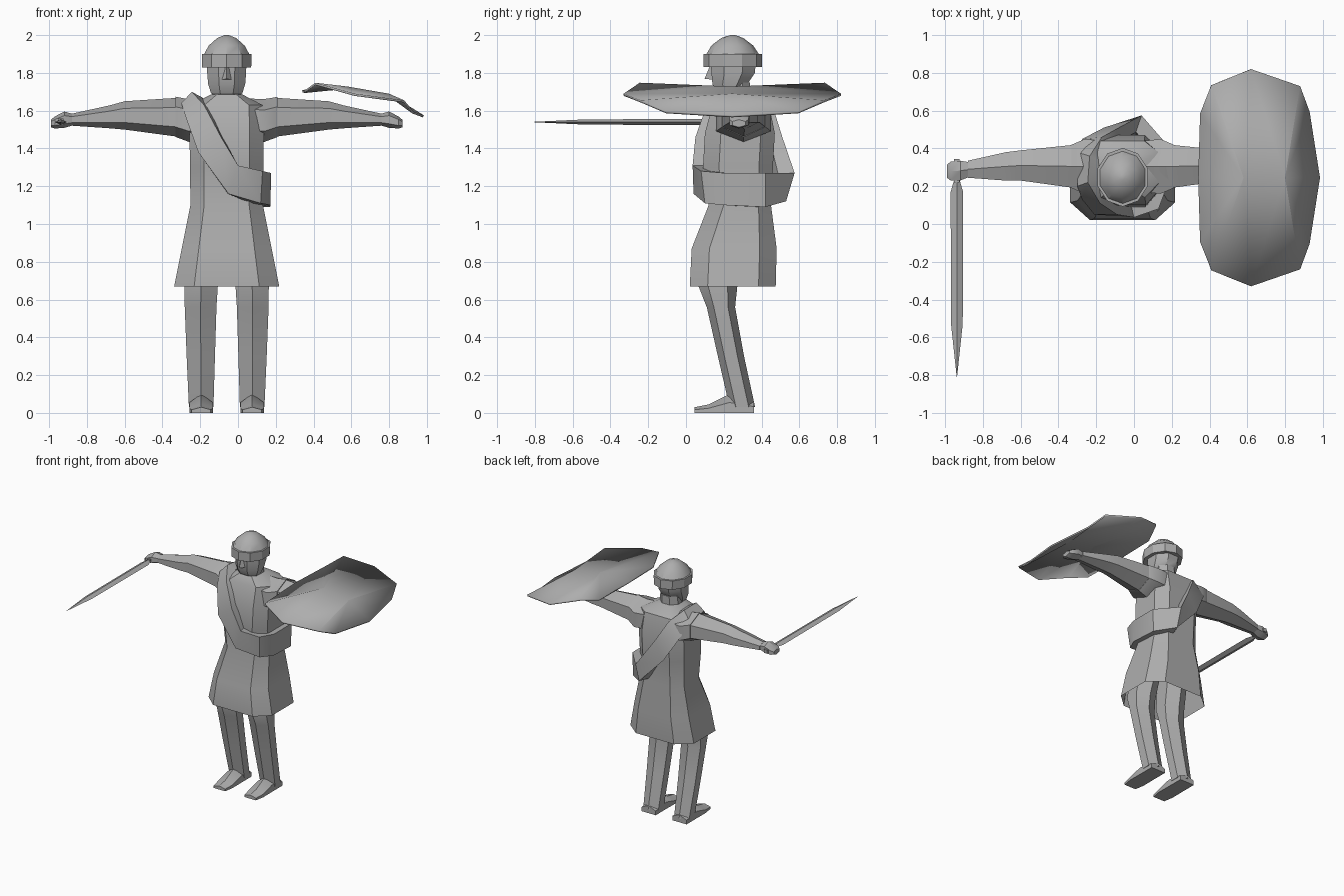
import bpy, bmesh, math
from mathutils import Vector

if "Cube" in bpy.data.objects:
    bpy.data.objects.remove(bpy.data.objects["Cube"])

CX = -0.06  # body centre line
grey = bpy.data.materials.new("plain grey")
grey.diffuse_color = (0.42, 0.42, 0.42, 1)
grey.use_nodes = True
grey.node_tree.nodes["Principled BSDF"].inputs["Base Color"].default_value = grey.diffuse_color


def finish(name, bm):
    bmesh.ops.recalc_face_normals(bm, faces=bm.faces)
    me = bpy.data.meshes.new(name)
    bm.to_mesh(me)
    bm.free()
    me.materials.append(grey)
    ob = bpy.data.objects.new(name, me)
    bpy.context.collection.objects.link(ob)
    return ob


def loft(name, rings, caps=(True, True), closed=False, mirror=False):
    """Skin a list of point rings; mirror reflects about the body centre."""
    bm = bmesh.new()
    vs = [[bm.verts.new((2 * CX - p[0], p[1], p[2]) if mirror else p) for p in r] for r in rings]
    n = len(vs[0])
    for i in range(len(vs) if closed else len(vs) - 1):
        a, b = vs[i], vs[(i + 1) % len(vs)]
        for j in range(n):
            k = (j + 1) % n
            bm.faces.new((a[j], a[k], b[k], b[j]))
    if not closed:
        if caps[0]:
            bm.faces.new(vs[0])
        if caps[1]:
            bm.faces.new(vs[-1])
    return finish(name, bm)


def flat_ring(z, x, hx, y0, y1, n=8, front=0.0):
    """Horizontal ring, optionally lifted at the front."""
    yc, hy = (y0 + y1) / 2, (y1 - y0) / 2
    k = 1 / math.cos(math.pi / n)
    out = []
    for i in range(n):
        a = 2 * math.pi * (i + 0.5) / n
        c, s = math.cos(a) * k, math.sin(a) * k
        out.append((x + hx * c, yc + hy * s, z + front * max(0, -s)))
    return out


def side_ring(x, y0, y1, z0, z1, n=8):
    """Ring standing across the x axis."""
    k = 1 / math.cos(math.pi / n)
    ang = [2 * math.pi * (i + 0.5) / n for i in range(n)]
    return [(x, (y0 + y1) / 2 + (y1 - y0) / 2 * math.cos(a) * k,
             (z0 + z1) / 2 + (z1 - z0) / 2 * math.sin(a) * k) for a in ang]


# Tunic, open at the hem
def tunic_ring(z, hx, y0, y1, cx=0.62, cf=0.12, cb=0.2):
    d = y1 - y0
    half = [(hx * cx, y0), (hx, y0 + cf * d + 0.04), (hx, y1 - cb * d), (hx * 0.6, y1)]
    return ([(CX + x, y, z) for x, y in half] + [(CX - x, y, z) for x, y in reversed(half)])


loft("tunic", [tunic_ring(*r) for r in (
    (0.67, 0.278, 0.02, 0.475), (0.87, 0.238, 0.03, 0.48), (1.10, 0.192, 0.12, 0.45),
    (1.30, 0.194, 0.09, 0.46), (1.48, 0.197, 0.10, 0.47), (1.63, 0.19, 0.14, 0.44),
    (1.685, 0.085, 0.18, 0.36))], caps=(False, True))

# Neck and head
loft("neck", [flat_ring(1.66, CX, 0.08, 0.20, 0.34), flat_ring(1.75, CX, 0.075, 0.20, 0.34)])
loft("head", [flat_ring(1.69, CX, 0.082, 0.165, 0.28),
              flat_ring(1.74, CX, 0.098, 0.14, 0.325),
              flat_ring(1.80, CX, 0.103, 0.135, 0.365),
              flat_ring(1.87, CX, 0.105, 0.13, 0.37)])
loft("nose", [[(CX - 0.012, 0.135, 1.84), (CX + 0.012, 0.135, 1.84), (CX, 0.13, 1.845)],
              [(CX - 0.026, 0.14, 1.765), (CX + 0.026, 0.14, 1.765), (CX, 0.098, 1.768)]])

# Helmet: brim band and faceted dome
loft("helmet_band", [flat_ring(1.83, CX, 0.13, 0.10, 0.395, 10),
                     flat_ring(1.90, CX, 0.132, 0.10, 0.395, 10)])
loft("helmet_dome", [flat_ring(1.89, CX, 0.125, 0.11, 0.385, 10),
                     flat_ring(1.945, CX, 0.095, 0.14, 0.35, 10),
                     flat_ring(1.985, CX, 0.05, 0.19, 0.30, 10),
                     flat_ring(2.0, CX, 0.012, 0.235, 0.26, 10)])

for side, m in (("left", False), ("right", True)):
    # Arms, shaped on the +x side and mirrored
    loft(side + "_arm", [side_ring(*r, 6) for r in (
        (0.08, 0.18, 0.43, 1.46, 1.64), (0.19, 0.19, 0.42, 1.475, 1.655),
        (0.48, 0.23, 0.39, 1.51, 1.64), (0.56, 0.23, 0.38, 1.515, 1.62),
        (0.76, 0.245, 0.335, 1.525, 1.58))], mirror=m)
    loft(side + "_hand", [side_ring(*r, 6) for r in (
        (0.74, 0.255, 0.325, 1.53, 1.575), (0.80, 0.23, 0.335, 1.515, 1.59),
        (0.85, 0.23, 0.33, 1.51, 1.565), (0.87, 0.245, 0.315, 1.515, 1.55))], mirror=m)
    # Shoulder caps
    loft(side + "_shoulder", [side_ring(*r, 6) for r in (
        (0.05, 0.17, 0.44, 1.45, 1.65), (0.14, 0.16, 0.45, 1.45, 1.645),
        (0.21, 0.19, 0.42, 1.475, 1.66))], mirror=m)
    # Legs lean back from the knee
    loft(side + "_leg", [flat_ring(z, x, h, y0, y1, 6) for z, x, h, y0, y1 in (
        (1.0, 0.055, 0.09, 0.12, 0.34), (0.67, 0.075, 0.088, 0.08, 0.258),
        (0.56, 0.078, 0.084, 0.12, 0.25), (0.30, 0.077, 0.075, 0.178, 0.298),
        (0.03, 0.075, 0.065, 0.24, 0.357))], mirror=m)
    # Feet: wedge with a low toe
    foot = [(0.36, 0.062, 0.06), (0.23, 0.062, 0.10), (0.12, 0.063, 0.045), (0.045, 0.05, 0.03)]
    loft(side + "_foot", [[(0.075 - w, y, 0), (0.075 + w, y, 0), (0.075 + w, y, h * 0.55),
                           (0.075, y, h), (0.075 - w, y, h * 0.55)] for y, w, h in foot], mirror=m)

# Rolled sash: pairs of upper and lower edge points around the body
sash = [
    ((-.18, .11, 1.63), (-.275, .13, 1.56)), ((-.09, .05, 1.46), (-.21, .05, 1.38)),
    ((.00, .035, 1.31), (-.05, .04, 1.16)), ((.13, .08, 1.28), (.12, .10, 1.11)),
    ((.175, .20, 1.27), (.172, .20, 1.10)), ((.175, .42, 1.27), (.17, .42, 1.09)),
    ((.04, .575, 1.27), (.04, .53, 1.12)), ((-.08, .51, 1.46), (-.16, .51, 1.33)),
    ((-.17, .46, 1.62), (-.275, .45, 1.53)), ((-.235, .36, 1.69), (-.30, .38, 1.62)),
    ((-.245, .22, 1.70), (-.30, .20, 1.64))]
axis = Vector((CX, 0.28, 1.36))


def sash_ring(up, lo):
    up, lo = Vector(up), Vector(lo)
    inner = [p.lerp(Vector((axis.x, axis.y, p.z - 0.1 if p.z > 1.6 else p.z)), 0.3) for p in (lo, up)]
    return [up, lo] + inner


loft("sash", [sash_ring(*p) for p in sash], closed=True)

# Shield: bowed plate fanned from its middle ridge
SY = 0.245
half = [(0.62, 0.575, 1.69), (0.88, 0.485, 1.655), (0.93, 0.35, 1.595)]
near = [(0.35, 0.34, 1.705), (0.41, 0.49, 1.748)]
rim = ([(x, SY + y, z) for x, y, z in near + half] + [(0.985, SY, 1.575)]
       + [(x, SY - y, z) for x, y, z in reversed(near + half)] + [(0.34, SY, 1.71)])
bm = bmesh.new()
ring = [bm.verts.new(p) for p in rim]
mid_a = bm.verts.new((0.58, SY, 1.728))
mid_b = bm.verts.new((0.80, SY, 1.69))
for i, a in enumerate(ring):
    b = ring[(i + 1) % len(ring)]
    right = min(a.co.x, b.co.x) > 0.6
    bm.faces.new((a, b, mid_b if right else mid_a))
for tip in (ring[2], ring[8]):
    bm.faces.new((tip, mid_b, mid_a))
shield = finish("shield", bm)
mod = shield.modifiers.new("thickness", 'SOLIDIFY')
mod.thickness = 0.012
mod.offset = -1 if shield.data.polygons[0].normal.z > 0 else 1

# Sword: diamond section blade with a short grip through the hand
loft("sword_blade", [[(-0.938 - w, y, 1.54), (-0.938, y, 1.54 - t), (-0.938 + w, y, 1.54),
                      (-0.938, y, 1.54 + t)] for y, w, t in (
    (0.235, 0.014, 0.014), (0.17, 0.033, 0.016), (-0.53, 0.031, 0.014), (-0.81, 0.001, 0.001))])
loft("sword_grip", [[(-0.938 + sx * 0.015, y, 1.545 + sz * 0.014)
                     for sx, sz in ((-1, -1), (1, -1), (1, 1), (-1, 1))] for y in (0.22, 0.345)])

# Soft shading with crisp hard edges
for ob in bpy.context.scene.objects:
    ob.select_set(True)
    bpy.context.view_layer.objects.active = ob
bpy.ops.object.shade_smooth_by_angle(angle=math.radians(32))
